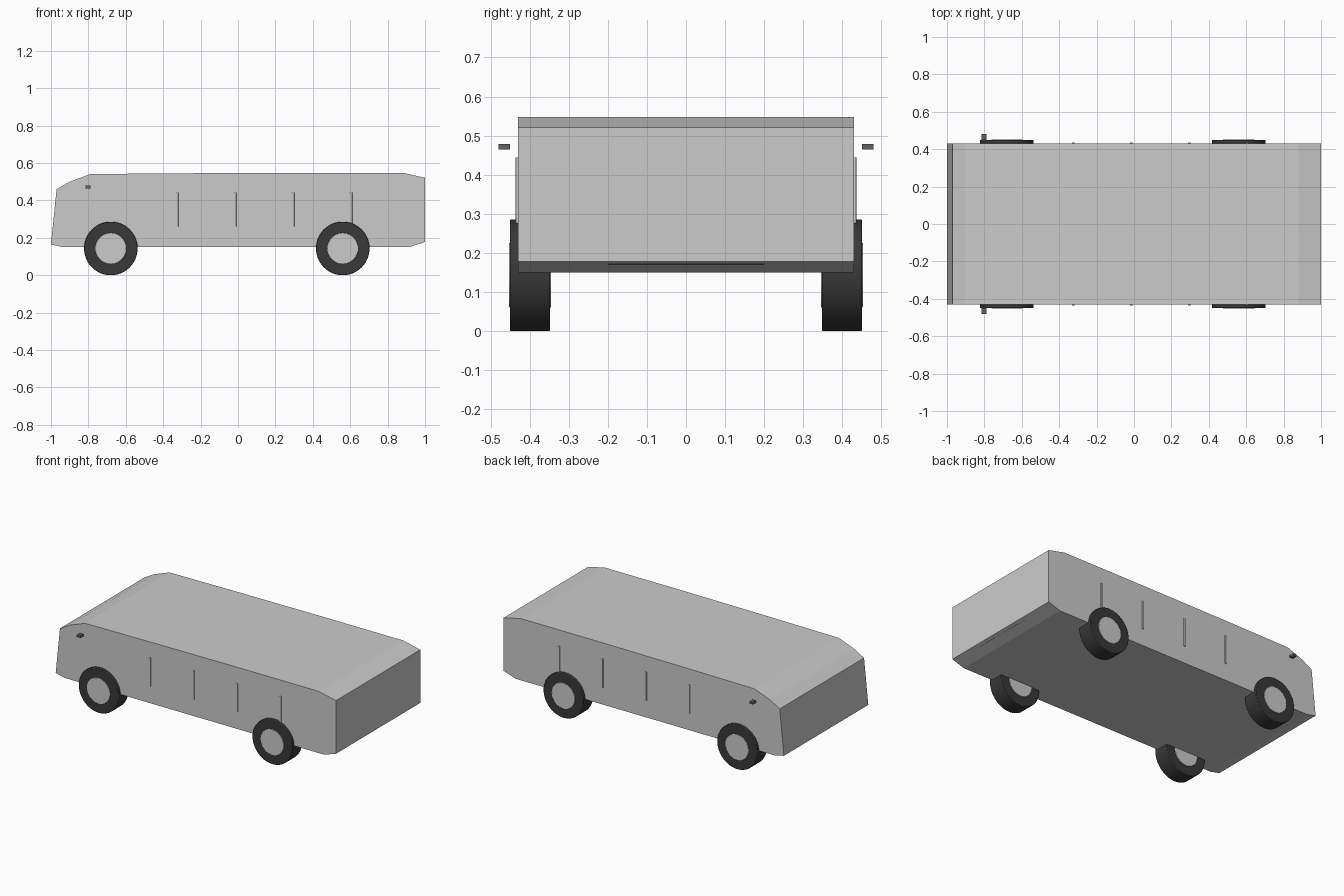
import bpy, bmesh, math

if "Cube" in bpy.data.objects:
    bpy.data.objects.remove(bpy.data.objects["Cube"])


def material(name, v):
    m = bpy.data.materials.new(name)
    m.diffuse_color = (v, v, v * 1.03, 1)
    m.use_nodes = True
    m.node_tree.nodes["Principled BSDF"].inputs["Base Color"].default_value = m.diffuse_color
    return m


rubber = material("dark_rubber", 0.04)
trim = material("dark_trim", 0.12)
metal = material("light_metal", 0.65)


def box(name, loc, size, mat=None, bevel=0):
    bpy.ops.mesh.primitive_cube_add(size=1, location=loc)
    o = bpy.context.object
    o.name = name
    o.scale = size
    bpy.ops.object.transform_apply(location=False, rotation=False, scale=True)
    if mat:
        o.data.materials.append(mat)
    if bevel:
        b = o.modifiers.new("bevel", 'BEVEL')
        b.width = bevel
        b.segments = 2
    return o


def disc(name, loc, r, depth, mat, bevel):
    bpy.ops.mesh.primitive_cylinder_add(vertices=48, radius=r, depth=depth, location=loc,
                                        rotation=(math.pi / 2, 0, 0))
    o = bpy.context.object
    o.name = name
    o.data.materials.append(mat)
    b = o.modifiers.new("bevel", 'BEVEL')
    b.width = bevel
    b.segments = 2
    bpy.ops.object.shade_smooth_by_angle()
    return o


# body shell: side profile extruded across the width
profile = [(-1, 0.165), (-0.97, 0.46), (-0.90, 0.50), (-0.79, 0.541), (-0.31, 0.545),
           (0.31, 0.548), (0.88, 0.548), (1, 0.521), (1, 0.178), (0.915, 0.15), (-0.935, 0.15)]
bm = bmesh.new()
face = bm.faces.new([bm.verts.new((x, -0.43, z)) for x, z in profile])
new = bmesh.ops.extrude_face_region(bm, geom=[face])["geom"]
bmesh.ops.translate(bm, vec=(0, 0.86, 0), verts=[g for g in new if isinstance(g, bmesh.types.BMVert)])
bmesh.ops.recalc_face_normals(bm, faces=bm.faces)
mesh = bpy.data.meshes.new("body")
bm.to_mesh(mesh)
bm.free()
bpy.context.collection.objects.link(bpy.data.objects.new("body", mesh))

for side, s in (("near", -1), ("far", 1)):
    # wheels with hubs
    for end, x in (("front", -0.68), ("rear", 0.56)):
        disc(f"{end}_{side}_tire", (x, s * 0.399, 0.143), 0.143, 0.102, rubber, 0.003)
        disc(f"{end}_{side}_hub", (x, s * 0.399, 0.143), 0.083, 0.107, metal, 0.002)
    # window pillars
    for i in range(4):
        box(f"{side}_pillar_{i + 1}", (-0.325 + i * 0.31, s * 0.43, 0.352), (0.012, 0.012, 0.185), None, 0.002)
    # side mirrors
    box(f"{side}_mirror", (-0.802, s * 0.465, 0.472), (0.026, 0.03, 0.014), trim)

# rear trim strip
box("rear_strip", (0.965, 0, 0.1735), (0.03, 0.40, 0.005), trim)
